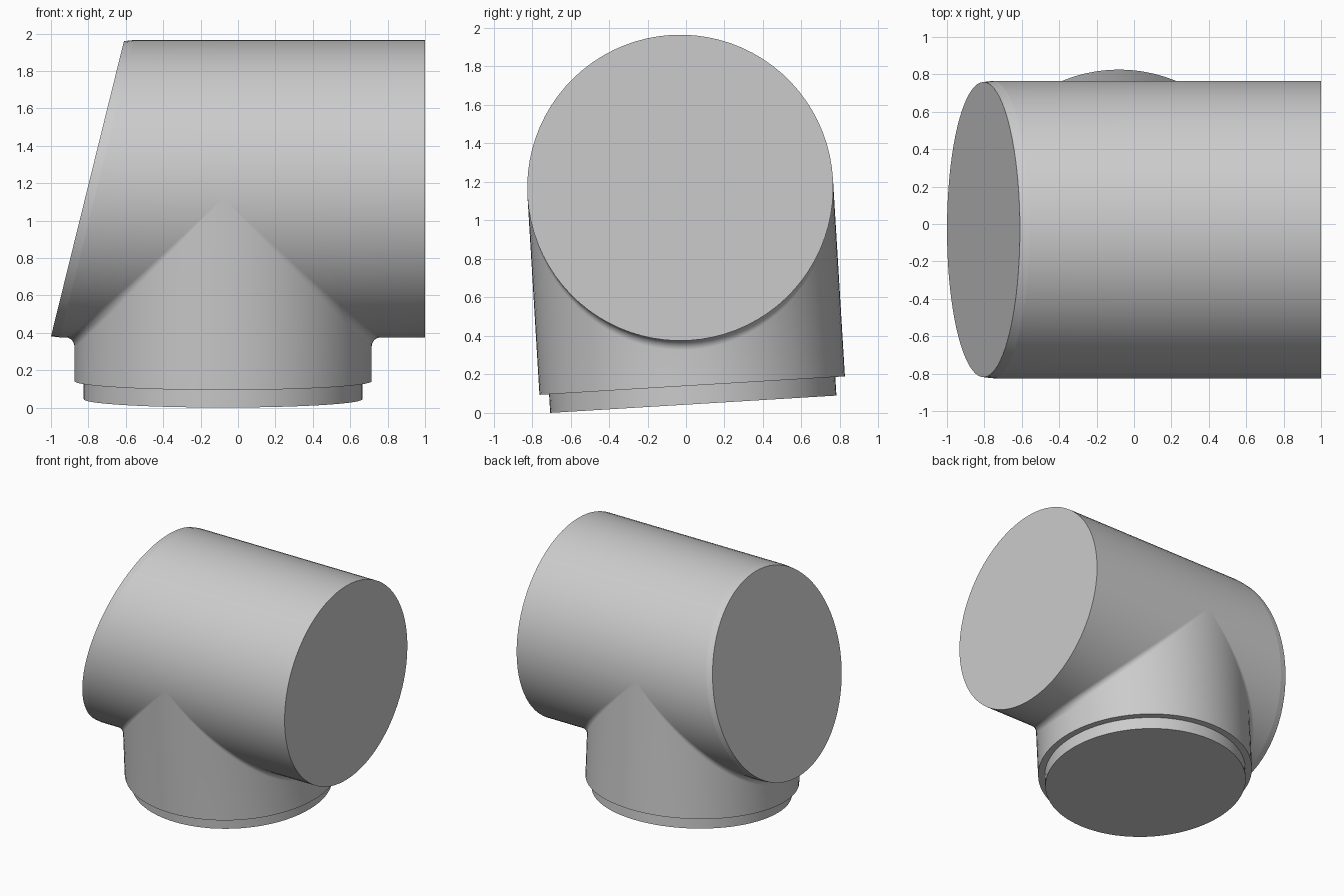
import bpy, bmesh, math
from mathutils import Vector, Matrix

if "Cube" in bpy.data.objects:
    bpy.data.objects.remove(bpy.data.objects["Cube"])

R = 0.795          # radius of the pipe and of the branch
FILLET = 0.05      # rolling fillet radius at the junction
LIP = 0.745        # radius of the spigot under the branch
END_R = 0.789      # slightly tapered rim of the slanted end
N, ARC = 40, 8     # steps per half turn, steps across the fillet

# local frame: pipe axis along x, branch axis along z (tilted about x)
ORIGIN = Vector((-0.08, -0.03, 1.17))
FRAME = Matrix.Translation(ORIGIN) @ Matrix.Rotation(math.radians(3.46), 4, 'X')


def world(x, y, z):
    return FRAME @ Vector((x, y, z))


def slant_x(z, offset=0.0):
    return -1.0 + offset + 0.247 * (z - 0.38)


def end_points(side, s, z):
    """Points closing the pipe at the right (flat) or left (slanted) end."""
    p = world(0, R * s, z)
    if side > 0:
        return [Vector((1.0, p.y, p.z))]
    k = END_R / R
    q = world(0, R * s * k, z * k)
    return [Vector((slant_x(p.z, 0.05), p.y, p.z)),
            Vector((slant_x(q.z), q.y, q.z))]


def lower_column(side, phi):
    """Spigot, branch wall, fillet, then along the pipe to its end."""
    c, s = max(0.0, math.cos(phi)), math.sin(phi)
    pts = [(side * LIP * c, LIP * s, -1.127), (side * LIP * c, LIP * s, -1.03),
           (side * R * c, R * s, -1.03)]
    pts = [world(*p) for p in pts]
    ball = Vector((side * (R + FILLET) * c, (R + FILLET) * s, -(R + FILLET) * c))
    a = Vector((-side * c, -s, 0))
    b = Vector((0, -s, c))
    for i in range(ARC + 1):
        d = a.lerp(b, i / ARC).normalized()
        pts.append(FRAME @ (ball + d * FILLET))
    return pts + end_points(side, s, -R * c)


def upper_column(side, phi):
    """Top half of the pipe, from the middle to one end."""
    c, s = max(0.0, math.cos(phi)), math.sin(phi)
    return [world(0, R * s, R * c)] + end_points(side, s, R * c)


def add_strip(bm, column, side):
    cols = [[bm.verts.new(p) for p in column(side, -math.pi / 2 + math.pi * i / N)]
            for i in range(N + 1)]
    for u, v in zip(cols, cols[1:]):
        for j in range(len(u) - 1):
            bm.faces.new((u[j], u[j + 1], v[j + 1], v[j]))


# pipe and branch as one filleted skin
bm = bmesh.new()
for side in (1, -1):
    add_strip(bm, lower_column, side)
    add_strip(bm, upper_column, side)
bmesh.ops.remove_doubles(bm, verts=bm.verts, dist=1e-4)
bmesh.ops.dissolve_degenerate(bm, edges=bm.edges, dist=1e-5)

# closed flat ends
bmesh.ops.holes_fill(bm, edges=[e for e in bm.edges if e.is_boundary], sides=0)
bmesh.ops.recalc_face_normals(bm, faces=bm.faces)

# smooth skin with crisp rims
for f in bm.faces:
    f.smooth = True
for e in bm.edges:
    on_rim = all(abs(v.co.x - slant_x(v.co.z, 0.05)) < 1e-4 for v in e.verts)
    e.smooth = not on_rim and e.calc_face_angle(0) < math.radians(30)

mesh = bpy.data.meshes.new("pipe_tee")
bm.to_mesh(mesh)
bm.free()
pipe = bpy.data.objects.new("pipe_tee", mesh)
bpy.context.collection.objects.link(pipe)

# single grey colour
grey = bpy.data.materials.new("light_grey")
grey.diffuse_color = (0.6, 0.6, 0.6, 1)
grey.use_nodes = True
grey.node_tree.nodes["Principled BSDF"].inputs["Base Color"].default_value = grey.diffuse_color
mesh.materials.append(grey)
